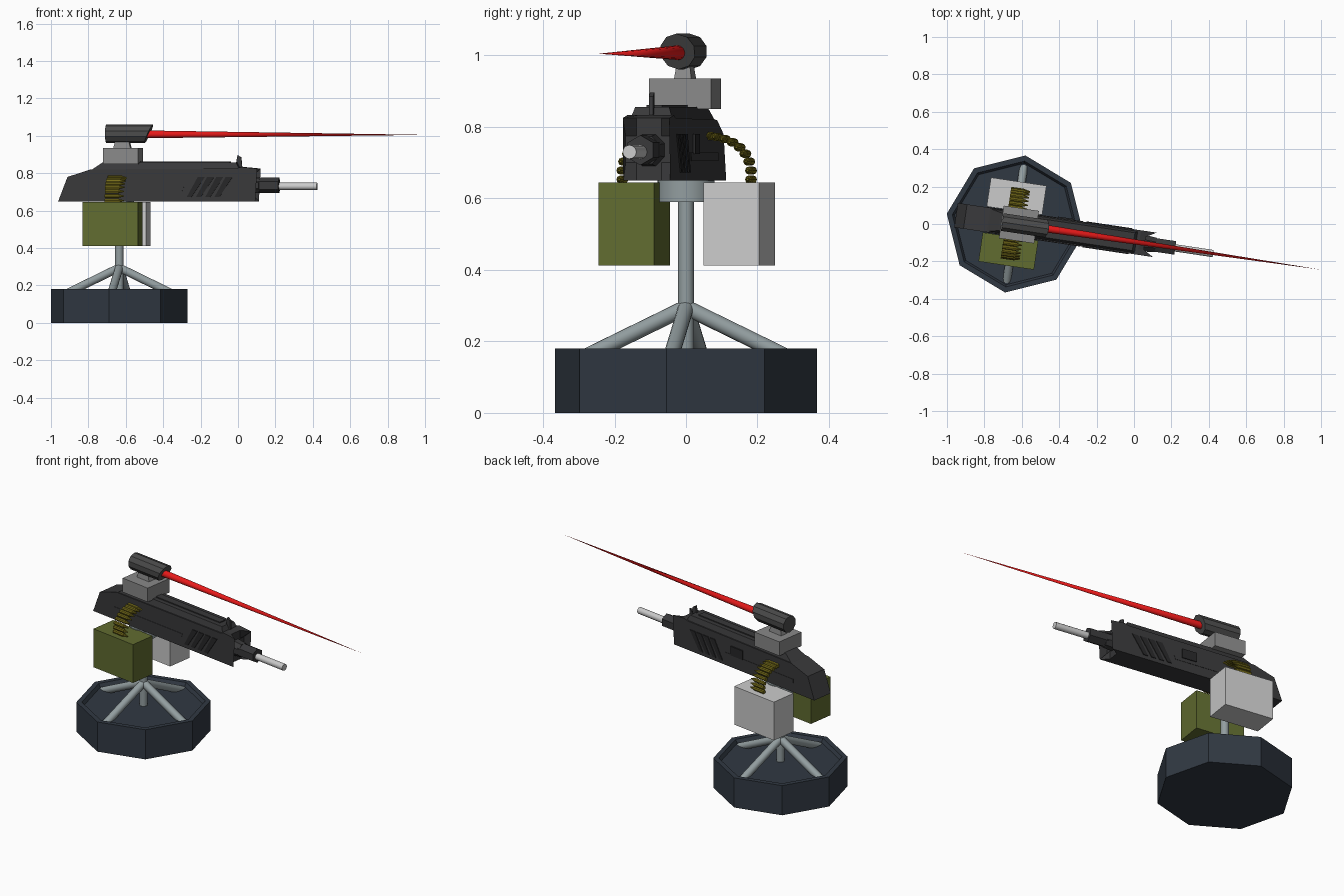
import bpy, bmesh, math
from mathutils import Matrix, Vector

if "Cube" in bpy.data.objects:
    bpy.data.objects.remove(bpy.data.objects["Cube"])

# Everything is laid out along +x around the pole, then turned and shifted
PLACE = Matrix.Translation((-0.635, 0, 0)) @ Matrix.Rotation(math.radians(-8.5), 4, 'Z')


def mat(name, r, g, b):
    m = bpy.data.materials.new(name)
    m.diffuse_color = (r, g, b, 1)
    m.use_nodes = True
    m.node_tree.nodes["Principled BSDF"].inputs["Base Color"].default_value = m.diffuse_color
    return m


NAVY = mat("navy", .03, .04, .055)
STEEL = mat("steel", .29, .34, .35)
BLACK = mat("gunmetal", .04, .04, .042)
DARK = mat("dark", .02, .02, .021)
GREEN = mat("olive", .12, .15, .03)
GREY = mat("mid_grey", .25, .25, .25)
SCOPE = mat("scope_grey", .07, .07, .07)
GOLD = mat("brass", .18, .15, .01)
RED = mat("red", .8, .01, .01)


def finish(bm, name, material=None, smooth=False):
    bmesh.ops.recalc_face_normals(bm, faces=bm.faces)
    bm.transform(PLACE)
    me = bpy.data.meshes.new(name)
    bm.to_mesh(me)
    bm.free()
    if material:
        me.materials.append(material)
    ob = bpy.data.objects.new(name, me)
    bpy.context.collection.objects.link(ob)
    if smooth:
        bpy.ops.object.select_all(action='DESELECT')
        ob.select_set(True)
        bpy.context.view_layer.objects.active = ob
        bpy.ops.object.shade_smooth_by_angle(angle=math.radians(40))
    return ob


def rod_into(bm, a, b, r1, r2, seg, roll=0):
    a, b = Vector(a), Vector(b)
    d = b - a
    m = Matrix.Translation((a + b) / 2) @ d.to_track_quat('Z', 'Y').to_matrix().to_4x4() @ Matrix.Rotation(roll, 4, 'Z')
    bmesh.ops.create_cone(bm, cap_ends=True, segments=seg, radius1=r1, radius2=r2,
                          depth=d.length, matrix=m)


def rod(name, a, b, r1, r2, seg, material=None, smooth=False, roll=0):
    bm = bmesh.new()
    rod_into(bm, a, b, r1, r2, seg, roll)
    return finish(bm, name, material, smooth)


def box(name, lo, hi, material=None, taper=1):
    bm = bmesh.new()
    lo, hi = Vector(lo), Vector(hi)
    c, s = (lo + hi) / 2, hi - lo
    bmesh.ops.create_cube(bm, size=1)
    for v in bm.verts:
        k = taper if v.co.z > 0 else 1
        v.co = c + Vector((v.co.x * s.x * k, v.co.y * s.y * k, v.co.z * s.z))
    return finish(bm, name, material)


def loft(name, sections, material=None):
    """Join closed loops of 3D points and cap both ends."""
    bm = bmesh.new()
    rings = [[bm.verts.new(p) for p in s] for s in sections]
    n = len(rings[0])
    for a, b in zip(rings, rings[1:]):
        for i in range(n):
            j = (i + 1) % n
            bm.faces.new((a[i], a[j], b[j], b[i]))
    caps = [bm.faces.new(rings[0]), bm.faces.new(rings[-1])]
    bmesh.ops.triangulate(bm, faces=caps)
    return finish(bm, name, material)


def slab(name, profile, y0, y1, material=None):
    return loft(name, [[(x, y, z) for x, z in profile] for y in (y0, y1)], material)


# Octagonal base with a recessed top
bm = bmesh.new()
bmesh.ops.create_cone(bm, cap_ends=True, segments=8, radius1=.37, radius2=.37, depth=.18,
                      matrix=Matrix.Translation((0, 0, .09)))
top = max(bm.faces, key=lambda f: f.calc_center_median().z)
bmesh.ops.inset_region(bm, faces=[top], thickness=.03)
bmesh.ops.inset_region(bm, faces=[top], thickness=.012, depth=-.02)
finish(bm, "base", NAVY)

# Pole, collar and four legs
rod("pole", (0, 0, .14), (0, 0, .62), .022, .022, 20, STEEL, True)
rod("collar", (0, 0, .59), (0, 0, .65), .08, .08, 20, STEEL, True)
for i in range(4):
    a = i * math.pi / 2
    rod(f"leg_{i + 1}", (0, 0, .295), (.31 * math.cos(a), .31 * math.sin(a), .145),
        .022, .022, 16, STEEL, True)

# Ammunition boxes
box("ammo_box_front", (-.165, -.227, .412), (.135, -.07, .645), GREEN)
box("ammo_box_back", (-.165, .07, .412), (.135, .227, .645))

# Gun hull: side profile with four spiked corners at the muzzle end
hull = [(-.32, .65), (.745, .65), (.70, .70), (.70, .775), (.755, .825), (.67, .833),
        (.64, .825), (-.145, .82), (-.27, .78)]
loft("gun_hull", [[(min(x, lim), y, z) for x, z in hull]
                  for y, lim in ((-.066, 9), (-.035, .70), (.035, .70), (.066, 9))], BLACK)
ridge = [(-.145, .815), (.66, .815), (.64, .856), (-.085, .856)]
loft("top_ridge", [[(x, s * (.062 if z < .82 else .048), z) for x, z in ridge] for s in (-1, 1)], BLACK)
box("top_rail", (.1, -.022, .85), (.6, .022, .862), BLACK)
slab("front_sight", [(.63, .84), (.665, .83), (.66, .885), (.64, .897)], -.006, .006, BLACK)

# Side details: slanted vents, long strip and port
for side, s in (("front", -1), ("back", 1)):
    y0, y1 = s * .06, s * .07
    for i in range(4):
        x = .375 + i * .05
        slab(f"vent_{side}_{i + 1}", [(x, .672), (x + .026, .672), (x + .098, .78), (x + .06, .78)],
             y0, y1, DARK)
    slab(f"side_strip_{side}", [(-.16, .705), (.35, .705), (.36, .728), (-.16, .728)], y0, s * .068, BLACK)
slab("ejection_port", [(.22, .725), (.31, .725), (.31, .78), (.22, .78)], .06, .073, DARK)

# Barrel shroud and barrel
rod("shroud_rear", (.66, 0, .735), (.76, 0, .735), .052, .042, 8, BLACK, roll=math.pi / 8)
rod("shroud_front", (.74, 0, .735), (.865, 0, .735), .042, .042, 6, BLACK)
rod("barrel", (.83, 0, .73), (1.07, 0, .73), .0195, .0195, 12, None, True)

# Sensor mount, neck and scope with a slanted hood
box("scope_mount", (-.075, -.088, .85), (.115, .088, .935), GREY)
box("scope_neck", (-.03, -.025, .93), (.065, .025, .975), GREY, .75)
bm = bmesh.new()
rod_into(bm, (-.07, 0, 1.011), (.16, 0, 1.011), .05, .05, 10)
for v in bm.verts:
    if v.co.x > .1:
        v.co.x += (v.co.z - 1.011) * .45
finish(bm, "scope", SCOPE)

# Aiming beam
rod("beam", (.12, 0, 1.008), (1.653, 0, 1.005), .021, 0, 16, RED, True)

# Ammunition belts curving from each side of the gun into its box
path = [(.066, .775), (.086, .772), (.108, .766), (.130, .757), (.150, .743),
        (.166, .725), (.177, .703), (.182, .678), (.182, .653)]
for side, s in (("front", -1), ("back", 1)):
    bm = bmesh.new()
    for y, z in path:
        rod_into(bm, (-.05, s * y, z), (.025, s * y, z), .0115, .0115, 8)
        rod_into(bm, (.025, s * y, z), (.052, s * y, z), .0095, .003, 8)
    finish(bm, f"ammo_belt_{side}", GOLD)
